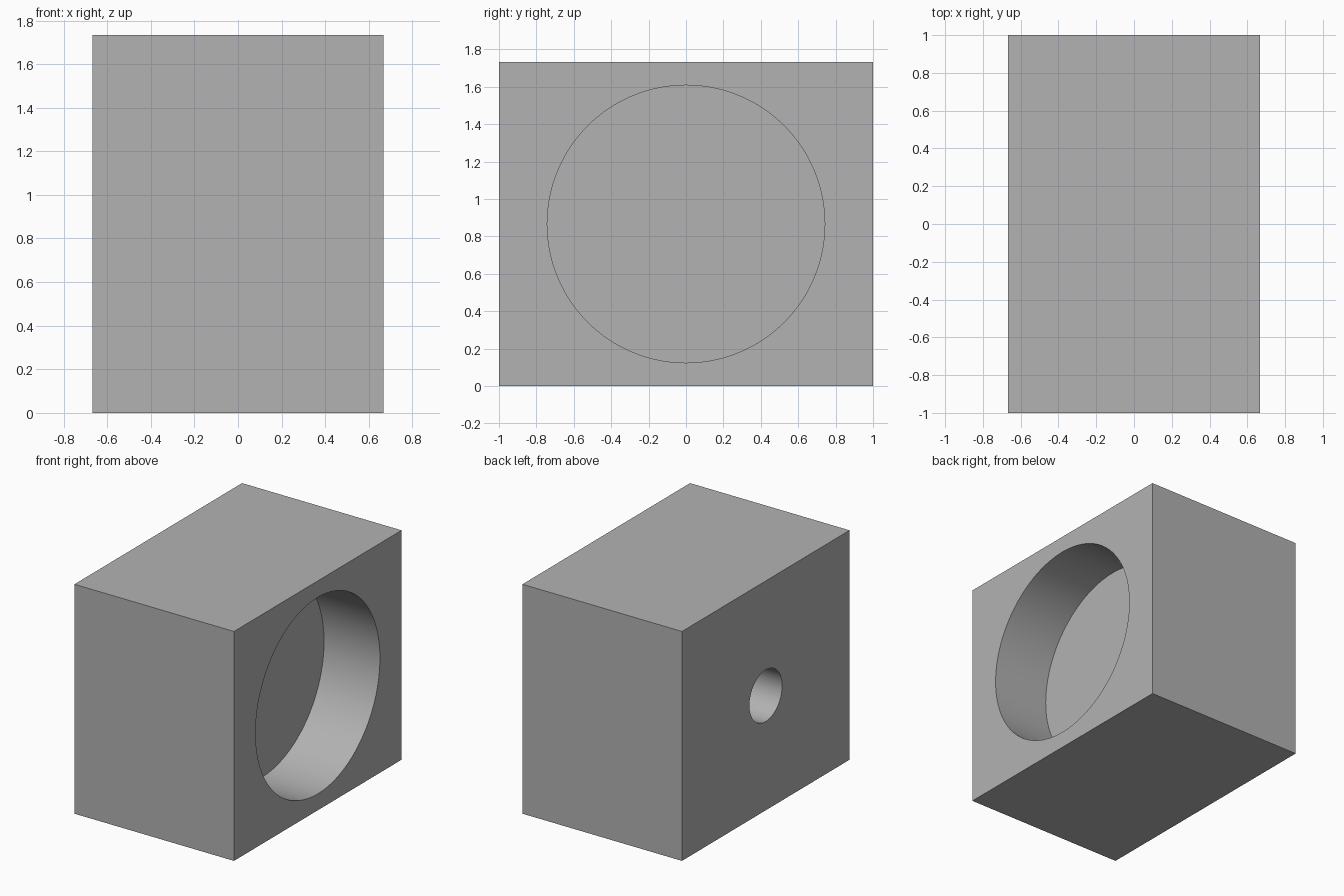
import bpy
import math

cube = bpy.data.objects.get("Cube")
if cube:
    bpy.data.objects.remove(cube, do_unlink=True)

WIDTH, LENGTH, HEIGHT = 1.333, 2.0, 1.733
MID_Z = HEIGHT / 2
OVERLAP = 0.1

grey = bpy.data.materials.new("plain grey")
grey.use_nodes = True
colour = (0.448, 0.448, 0.448, 1)
grey.diffuse_color = colour
grey.node_tree.nodes["Principled BSDF"].inputs["Base Color"].default_value = colour

# Solid block
bpy.ops.mesh.primitive_cube_add(size=1, location=(0, 0, MID_Z))
block = bpy.context.object
block.name = "bearing_block"
block.scale = (WIDTH, LENGTH, HEIGHT)
bpy.ops.object.transform_apply(location=False, rotation=False, scale=True)
block.data.materials.append(grey)


def bore(name, side, radius, depth):
    """Cut a blind round hole along x into the left (1) or right (-1) face."""
    x = side * (WIDTH / 2 - depth / 2 + OVERLAP / 2)
    bpy.ops.mesh.primitive_cylinder_add(
        vertices=128, radius=radius, depth=depth + OVERLAP,
        location=(x, 0, MID_Z), rotation=(0, math.pi / 2, 0))
    cutter = bpy.context.object
    cutter.name = name
    cutter.hide_render = True
    cutter.data.materials.append(grey)
    cut = block.modifiers.new(name, "BOOLEAN")
    cut.operation = "DIFFERENCE"
    cut.solver = "EXACT"
    cut.object = cutter
    bpy.context.view_layer.objects.active = block
    bpy.ops.object.modifier_apply(modifier=cut.name)
    bpy.data.objects.remove(cutter, do_unlink=True)


# Wide bearing pocket on one side, narrow blind hole on the other
bore("bearing_pocket", 1, 0.742, 0.467)
bore("shaft_hole", -1, 0.195, 0.667)

# Smooth bore walls with sharp rims
bpy.ops.object.select_all(action="DESELECT")
block.select_set(True)
bpy.context.view_layer.objects.active = block
bpy.ops.object.shade_smooth_by_angle(angle=math.radians(30))
